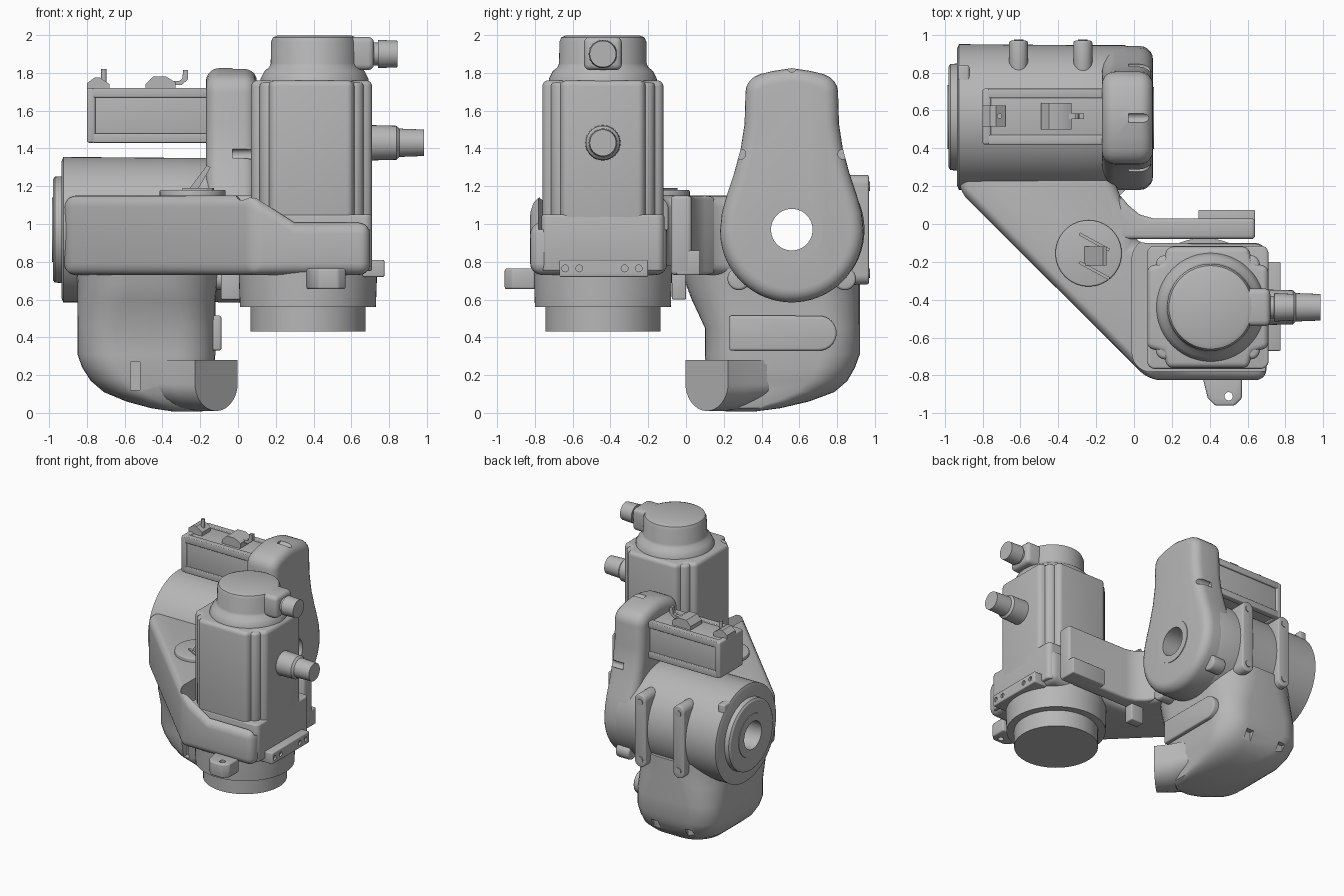
import bpy, bmesh, math
from math import sin, cos, pi, radians
from mathutils import Vector, Matrix

old = bpy.data.objects.get("Cube")
if old:
    bpy.data.objects.remove(old, do_unlink=True)

grey = bpy.data.materials.new("machine grey")
COLOUR = (0.47, 0.47, 0.47, 1)
grey.use_nodes = True
grey.diffuse_color = COLOUR
grey.node_tree.nodes["Principled BSDF"].inputs["Base Color"].default_value = COLOUR


def place(axis, u, v, w):
    """Map profile coordinates u, v and depth w to space for an extrusion axis."""
    return {"x": (w, u, v), "y": (u, w, v), "z": (u, v, w)}[axis]


def finish(name, bm, bevel=0.0, segs=3, cutters=()):
    bmesh.ops.recalc_face_normals(bm, faces=bm.faces)
    me = bpy.data.meshes.new(name)
    bm.to_mesh(me)
    bm.free()
    ob = bpy.data.objects.new(name, me)
    bpy.context.collection.objects.link(ob)
    if bevel:
        m = ob.modifiers.new("bevel", "BEVEL")
        m.width, m.segments, m.limit_method, m.angle_limit = bevel, segs, "ANGLE", radians(35)
    for c in cutters:
        m = ob.modifiers.new("cut", "BOOLEAN")
        m.operation, m.object, m.solver = "DIFFERENCE", c, "EXACT"
    if ob.modifiers:
        dg = bpy.context.evaluated_depsgraph_get()
        done = bpy.data.meshes.new_from_object(ob.evaluated_get(dg))
        ob.modifiers.clear()
        ob.data = done
    ob.data.materials.clear()
    ob.data.materials.append(grey)
    bpy.ops.object.select_all(action="DESELECT")
    ob.select_set(True)
    bpy.context.view_layer.objects.active = ob
    bpy.ops.object.shade_smooth_by_angle(angle=radians(32))
    return ob


def loft(name, rings, **kw):
    bm = bmesh.new()
    rows = [[bm.verts.new(p) for p in r] for r in rings]
    n = len(rows[0])
    for a, b in zip(rows, rows[1:]):
        for i in range(n):
            bm.faces.new((a[i], a[(i + 1) % n], b[(i + 1) % n], b[i]))
    bm.faces.new(rows[0])
    bm.faces.new(rows[-1])
    return finish(name, bm, **kw)


def prism(name, pts, axis, lo, hi, **kw):
    return loft(name, [[place(axis, u, v, w) for u, v in pts] for w in (lo, hi)], **kw)


def lathe(name, axis, u, v, steps, n=64, **kw):
    """Round part from (depth, radius) steps around an axis through u, v."""
    return loft(name, [[place(axis, u + r * cos(2 * pi * i / n), v + r * sin(2 * pi * i / n), w)
                        for i in range(n)] for w, r in steps], **kw)


def rod(name, axis, u, v, r, lo, hi, **kw):
    return lathe(name, axis, u, v, [(lo, r), (hi, r)], **kw)


def box(name, x, y, z, **kw):
    return prism(name, [(x[0], y[0]), (x[1], y[0]), (x[1], y[1]), (x[0], y[1])], "z", *z, **kw)


def rounded(cu, cv, hu, hv, r, n=8):
    pts = []
    for k, (a, b) in enumerate(((1, 1), (-1, 1), (-1, -1), (1, -1))):
        for i in range(n + 1):
            t = (k + i / n) * pi / 2
            pts.append((cu + a * (hu - r) + r * cos(t), cv + b * (hv - r) + r * sin(t)))
    return pts


CY, CZ = 0.565, 0.97      # elbow axis
MX, MY = 0.39, -0.44      # tall motor axis

# Cutters
bore = rod("bore_cutter", "x", CY - 0.005, CZ, 0.11, -1.2, 0.3)
notches = [rod("notch_cutter", "x", y, z, 0.026, -0.03, 0.2, n=20)
           for y, z in ((0.29, 1.37), (0.83, 1.37), (0.56, 1.83))]
pocket = prism("pocket_cutter", rounded(0.47, MY + 0.01, 0.48, 0.35, 0.1), "z", 0.97, 1.4)
lug_hole = rod("lug_hole_cutter", "z", 0.5, -0.91, 0.022, 0.5, 0.9, n=20)
slots = [box("slot_cutter", (-0.57, -0.52), (0.0, 0.17), (0.12, 0.27)),
         box("slot_cutter", (-0.19, 0.0), (0.38, 0.43), (0.11, 0.26))]
slots += [box("slot_cutter", (x - 0.03, x + 0.03), (0.86, 1.0), (0.18, 0.25)) for x in (-0.65, -0.35)]
bolt_holes = [rod("bolt_cutter", "x", y, 0.765, 0.018, 0.76, 0.9, n=16)
              for y in (-0.64, -0.565, -0.325, -0.25)]
cutters = [bore, pocket, lug_hole] + notches + slots + bolt_holes
for c in cutters:
    c.hide_render = True

# Elbow housing and end flange
lathe("elbow_housing", "x", CY, CZ,
      [(-0.935, 0.36), (-0.925, 0.385), (-0.3, 0.38), (-0.05, 0.38), (0.0, 0.36)], cutters=[bore])
lathe("end_flange", "x", CY, CZ, [(-0.98, 0.265), (-0.97, 0.28), (-0.9, 0.285)], cutters=[bore])
rod("end_seal_ring", "x", CY, CZ, 0.17, -0.985, -0.95, cutters=[bore])
box("flange_corner_block", (-0.93, -0.87), (0.55, 0.84), (1.15, 1.3), bevel=0.012)

# Belt cover: teardrop with a round lower lobe
side = [(0.37, 1.06), (0.345, 1.15), (0.305, 1.27), (0.27, 1.4), (0.25, 1.53), (0.245, 1.7)]
side += [(0.125 + 0.12 * cos(t), 1.7 + 0.1 * sin(t)) for t in (0.3, 0.6, 0.9, 1.2)] + [(0.1, 1.81)]
lobe = [(0.38 * cos(t), 0.965 + 0.38 * sin(t)) for t in [pi + 0.1 + (pi - 0.2) * i / 40 for i in range(41)]]
half = [(0.38, 0.965)] + side
teardrop = [(0.56 + u, v) for u, v in half + [(0, 1.825)] + [(-u, v) for u, v in reversed(half)] + lobe]
prism("belt_cover", teardrop, "x", -0.17, 0.1, bevel=0.07, segs=5, cutters=[bore] + notches)
rod("cover_ring", "x", 0.56, CZ, 0.165, 0.0, 0.105, cutters=[bore])
for s in (-1, 1):
    rod("cover_foot", "x", 0.56 + s * 0.28, 0.71, 0.06, -0.12, 0.0, bevel=0.015)

# Straps on the back of the elbow
for x in (-0.61, -0.27):
    prism("back_strap", rounded(x, 0.97, 0.05, 0.29, 0.049), "y", 0.8, 0.968, bevel=0.01)
    for z in (0.74, 1.2):
        rod("strap_bolt", "y", x, z, 0.025, 0.95, 0.974, n=20)

# Lower wrist: column flaring into the arm, with a rounded slanting belly
sections = [(0.78, -0.48, 0.45, 0.38, 0.47, 0.3), (0.68, -0.48, 0.46, 0.37, 0.46, 0.28),
            (0.6, -0.485, 0.475, 0.365, 0.445, 0.25), (0.45, -0.485, 0.51, 0.365, 0.41, 0.2),
            (0.31, -0.485, 0.51, 0.365, 0.41, 0.2), (0.24, -0.475, 0.5, 0.35, 0.395, 0.2),
            (0.17, -0.455, 0.485, 0.325, 0.37, 0.2), (0.11, -0.43, 0.455, 0.28, 0.33, 0.2),
            (0.06, -0.37, 0.4, 0.22, 0.25, 0.18), (0.025, -0.31, 0.34, 0.15, 0.16, 0.12),
            (0.008, -0.27, 0.29, 0.08, 0.08, 0.07)]
loft("wrist_column", [[(x, y, z) for x, y in rounded(cx, cy, hx, hy, r)]
                      for z, cx, cy, hx, hy, r in sections], cutters=slots)
# Snout, pointing diagonally forward, cut off flat and widening into the column
dee = [(-0.16, 0.28)] + [(-0.16 * cos(t) * (1 - 0.04 * sin(t)), 0.15 - 0.14 * sin(t))
                         for t in [pi * i / 20 for i in range(21)]] + [(0.16, 0.28)]
k = math.sqrt(0.5)
loft("wrist_snout", [[(-0.115 + k * (u * s - d), 0.11 + k * (u * s + d), 0.28 - (0.28 - v) * q)
                      for u, v in dee]
                     for d, s, q in ((0, 1, 1), (0.12, 1.12, 1), (0.28, 1.42, 0.94), (0.45, 1.7, 0.8))])
# Side pill plate, square at the front
pill = [(0.23, 0.33), (0.7, 0.33)] + [(0.705 + 0.092 * cos(t), 0.422 + 0.092 * sin(t))
        for t in [-pi / 2 + pi * i / 16 for i in range(17)]] + [(0.23, 0.515)]
prism("side_pill_plate", pill, "x", -0.16, -0.088, bevel=0.012)

# Diagonal arm carrying the tall motor; its top slopes down to the motor seat
outline = [(-0.92, 0.4), (-0.92, 0.17), (0.08, -0.825), (0.7, -0.825), (0.7, -0.1), (0.0, -0.1),
           (0.0, 0.07), (-0.07, 0.14), (-0.1, 0.22), (-0.1, 0.4)]
bm = bmesh.new()
base = bm.faces.new([bm.verts.new((x, y, 0.73)) for x, y in outline])
top = bmesh.ops.extrude_face_region(bm, geom=[base])["geom"]
bmesh.ops.translate(bm, vec=(0, 0, 0.42), verts=[g for g in top if isinstance(g, bmesh.types.BMVert)])
bmesh.ops.holes_fill(bm, edges=[e for e in bm.edges if e.is_boundary], sides=0)
for cut in (0.08, 0.3):
    bmesh.ops.bisect_plane(bm, geom=bm.verts[:] + bm.edges[:] + bm.faces[:], dist=0.0001,
                           plane_co=(cut, 0, 0), plane_no=(1, 0, 0))
for v in bm.verts:
    if v.co.z > 1:
        v.co.z = 1.15 - 0.14 * min(1, max(0, (v.co.x - 0.08) / 0.22))
finish("diagonal_arm", bm, bevel=0.06, segs=5, cutters=[pocket])

# Wall behind the motor seat, curving into the arm
wall = [(-0.08, -0.08), (0.64, -0.08), (0.64, 0.03), (0.1, 0.03), (0.03, 0.05), (-0.03, 0.1), (-0.08, 0.16)]
prism("seat_back_wall", wall, "z", 0.73, 1.15, bevel=0.02)

# Round access lid with a tilted handle
rod("access_lid", "z", -0.24, -0.155, 0.175, 1.1, 1.18, bevel=0.008)
tilt = [(-0.27, 1.17), (-0.22, 1.17), (-0.145, 1.3), (-0.165, 1.31)]
prism("lid_handle", tilt, "y", -0.22, -0.12)
for s in (-1, 1):
    rail = box("lid_rail", (-0.09, 0.09), (-0.008, 0.008), (0, 0.015))
    rail.matrix_world = Matrix.Translation((-0.21, -0.17 + s * 0.075, 1.175)) @ Matrix.Rotation(-0.5, 4, "Z")

# Motor seat rings and mounting tabs
lathe("seat_ring", "z", 0.37, MY, [(0.56, 0.36), (0.7, 0.365), (0.78, 0.365)])
rod("output_disc", "z", 0.37, MY, 0.305, 0.43, 0.6)
box("side_bolt_plate", (0.66, 0.775), (-0.67, -0.2), (0.72, 0.81), bevel=0.008, cutters=bolt_holes)
box("back_bolt_plate", (0.34, 0.64), (-0.05, 0.075), (0.73, 0.86), bevel=0.008)
lug = [(0.36, -0.8), (0.39, -0.92), (0.43, -0.96), (0.53, -0.96), (0.57, -0.92), (0.57, -0.8)]
prism("front_lug", lug, "z", 0.655, 0.765, bevel=0.012, cutters=[lug_hole])
box("under_block", (-0.09, 0.02), (-0.075, 0.0), (0.6, 0.76), bevel=0.008)

# Tall motor: plinth, cross-shaped body, stepped cap
prism("motor_plinth", rounded(MX, MY, 0.32, 0.325, 0.04), "z", 0.75, 1.05, bevel=0.012)
a, b = 0.32, 0.215
quarter = [(a, b), (b + 0.02, b + 0.02), (b, a)]
cross = []
for i in range(4):
    for u, v in quarter:
        p = Matrix.Rotation(i * pi / 2, 2) @ Vector((u, v))
        cross.append((MX + p.x, MY + p.y))
prism("motor_body", cross, "z", 0.95, 1.76, bevel=0.03, segs=4)
prism("motor_core", rounded(MX, MY, 0.275, 0.275, 0.05), "z", 0.95, 1.75, bevel=0.02)
lathe("motor_cap", "z", MX + 0.015, MY, [(1.73, 0.29), (1.77, 0.285), (1.81, 0.265), (1.83, 0.24),
      (1.85, 0.232), (1.965, 0.23), (1.988, 0.22), (1.998, 0.195)])
box("cap_connector_block", (0.45, 0.72), (MY - 0.1, MY + 0.1), (1.815, 1.99), bevel=0.03)
lathe("cap_connector", "x", MY, 1.9, [(0.7, 0.06), (0.74, 0.06), (0.741, 0.075), (0.845, 0.07)], n=32)
lathe("motor_connector", "x", MY, 1.43, [(0.65, 0.095), (0.84, 0.09), (0.855, 0.075),
      (0.985, 0.07)], n=32)

# Small motor lying above the elbow
box("small_motor_body", (-0.79, -0.1), (0.435, 0.7), (1.44, 1.71), bevel=0.01)
for y in (0.445, 0.69):
    for z in (1.455, 1.695):
        box("small_motor_rail", (-0.77, -0.12), (y - 0.025, y + 0.025), (z - 0.025, z + 0.025), bevel=0.006)
box("small_motor_end", (-0.8, -0.755), (0.42, 0.715), (1.43, 1.72), bevel=0.012)
prism("rear_plug", [(-0.8, 1.7), (-0.8, 1.745), (-0.76, 1.775), (-0.73, 1.775), (-0.68, 1.74), (-0.68, 1.7)],
      "y", 0.515, 0.625)
rod("rear_plug_pin", "z", -0.71, 0.57, 0.014, 1.72, 1.82, n=16)
prism("front_plug", [(-0.49, 1.7), (-0.49, 1.74), (-0.45, 1.78), (-0.38, 1.78), (-0.33, 1.75), (-0.33, 1.7)],
      "y", 0.5, 0.64)
lever = [(-0.4, 1.735), (-0.3, 1.735), (-0.265, 1.765), (-0.265, 1.815), (-0.29, 1.815), (-0.295, 1.77),
         (-0.31, 1.758), (-0.4, 1.758)]
prism("plug_lever", lever, "y", 0.555, 0.585)

for c in cutters:
    bpy.data.objects.remove(c, do_unlink=True)
